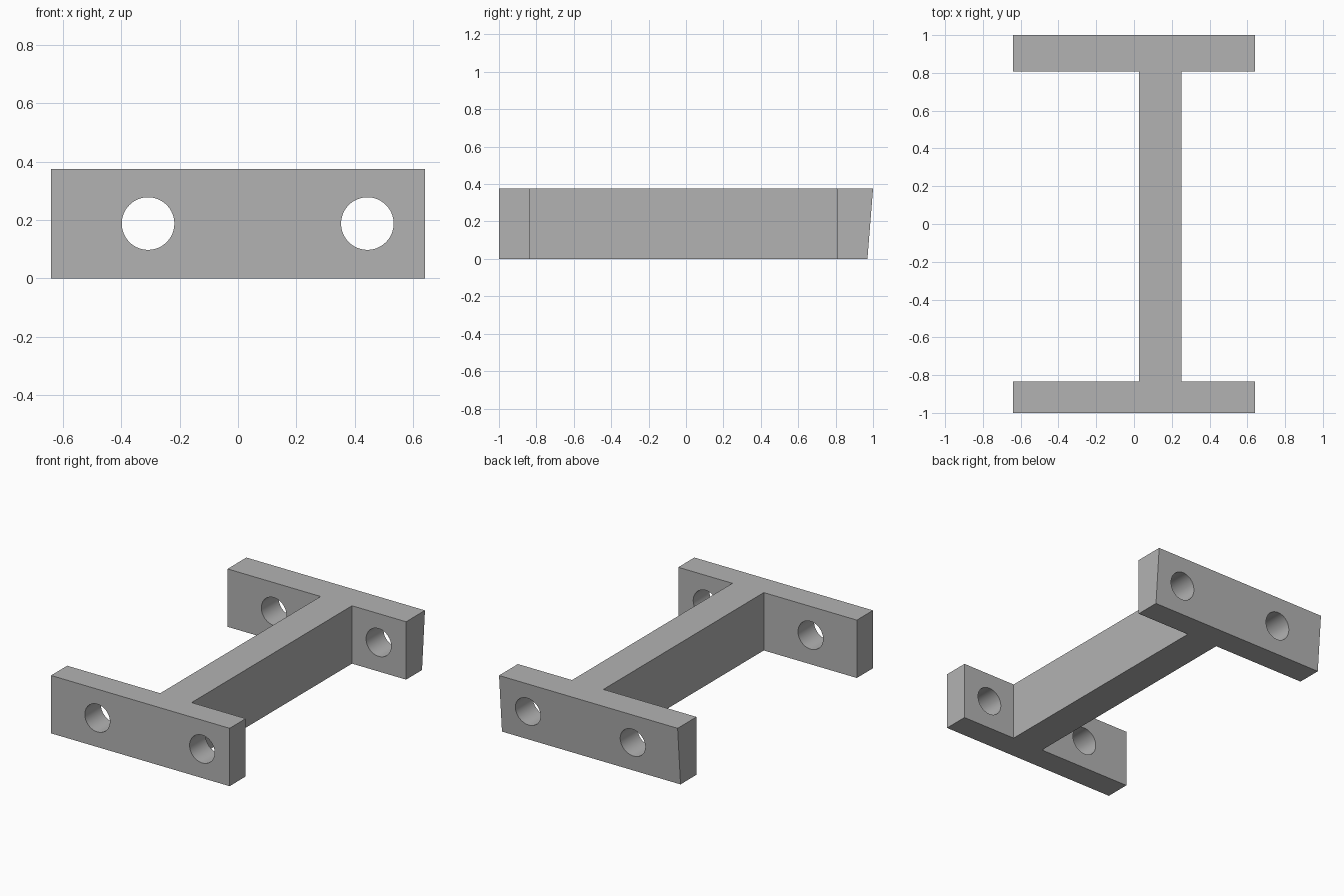
import bpy, bmesh

if "Cube" in bpy.data.objects:
    bpy.data.objects.remove(bpy.data.objects["Cube"])

HEIGHT = 0.375
HALF_W = 0.64
WEB_L, WEB_R = 0.027, 0.252
FRONT_IN, BACK_IN = -0.835, 0.807
BACK_BOTTOM = 0.97

grey = bpy.data.materials.new("plain grey")
grey.diffuse_color = (0.45, 0.45, 0.45, 1)
grey.use_nodes = True
grey.node_tree.nodes["Principled BSDF"].inputs["Base Color"].default_value = grey.diffuse_color

# I-shaped outline extruded upward
outline = [(-HALF_W, -1), (HALF_W, -1), (HALF_W, FRONT_IN), (WEB_R, FRONT_IN),
           (WEB_R, BACK_IN), (HALF_W, BACK_IN), (HALF_W, 1), (-HALF_W, 1),
           (-HALF_W, BACK_IN), (WEB_L, BACK_IN), (WEB_L, FRONT_IN), (-HALF_W, FRONT_IN)]
bm = bmesh.new()
base = bm.faces.new([bm.verts.new((x, y, 0)) for x, y in outline])
top = bmesh.ops.extrude_face_region(bm, geom=[base])["geom"]
bmesh.ops.translate(bm, vec=(0, 0, HEIGHT),
                    verts=[g for g in top if isinstance(g, bmesh.types.BMVert)])
# Back face leans inward toward the bottom
for v in bm.verts:
    if v.co.y > 0.99 and v.co.z < 0.01:
        v.co.y = BACK_BOTTOM
bmesh.ops.recalc_face_normals(bm, faces=bm.faces)
mesh = bpy.data.meshes.new("bracket")
bm.to_mesh(mesh)
bm.free()
bracket = bpy.data.objects.new("bracket", mesh)
bpy.context.collection.objects.link(bracket)
mesh.materials.append(grey)


# Bolt holes running through both flanges
def drill(x):
    bpy.ops.mesh.primitive_cylinder_add(vertices=64, radius=0.09, depth=2.4,
                                        location=(x, 0, 0.188),
                                        rotation=(1.5707963, 0, 0))
    cutter = bpy.context.object
    cutter.name = "hole_cutter"
    cutter.hide_render = True
    cutter.data.materials.append(grey)
    mod = bracket.modifiers.new("hole", "BOOLEAN")
    mod.operation = "DIFFERENCE"
    mod.solver = "EXACT"
    mod.object = cutter
    bpy.ops.object.select_all(action="DESELECT")
    bpy.context.view_layer.objects.active = bracket
    bracket.select_set(True)
    bpy.ops.object.modifier_apply(modifier=mod.name)
    bpy.data.objects.remove(cutter)


for hole_x in (-0.308, 0.443):
    drill(hole_x)

bpy.ops.object.shade_smooth_by_angle()
